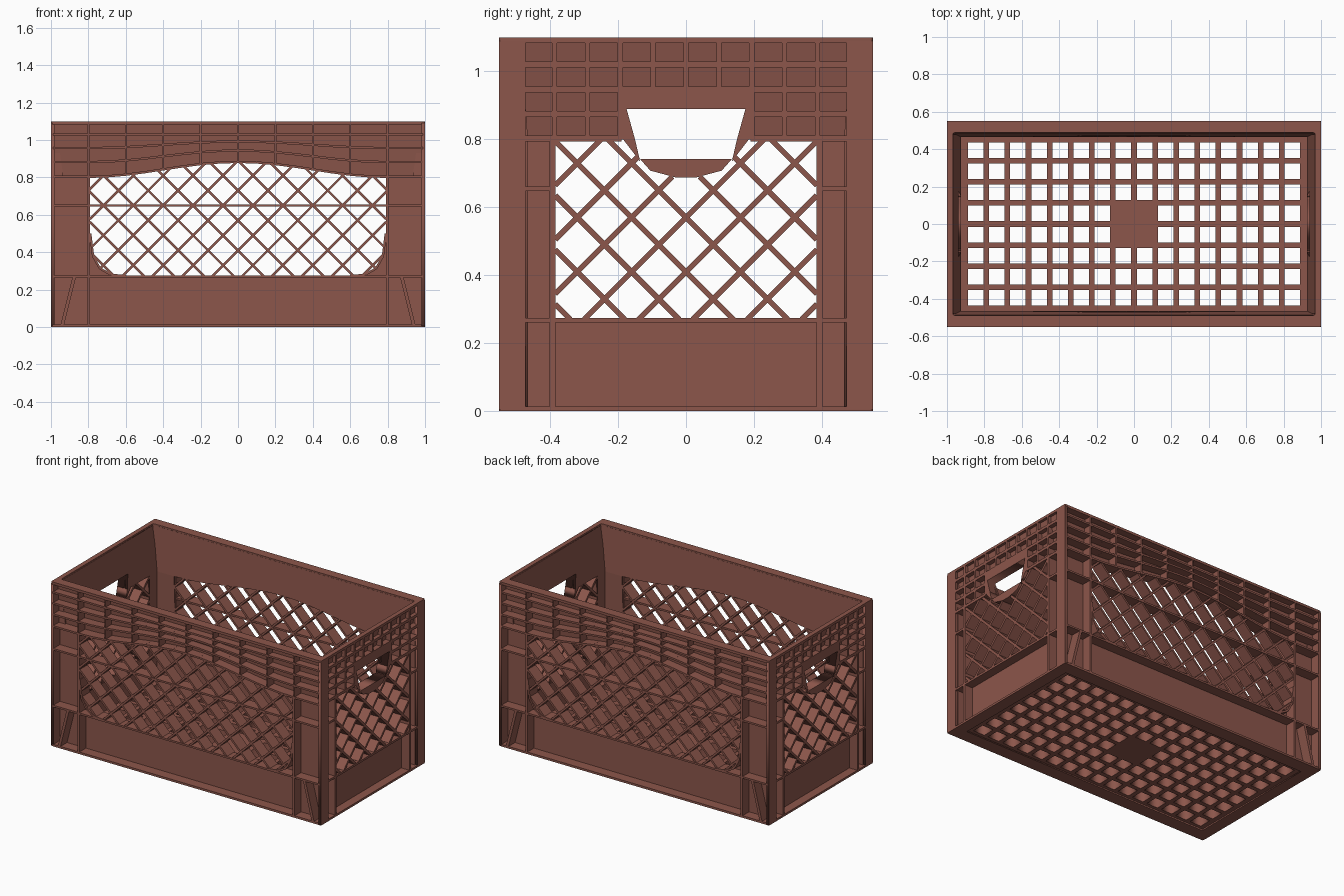
import bpy, bmesh, math
from mathutils import Vector, Matrix

if "Cube" in bpy.data.objects:
    bpy.data.objects.remove(bpy.data.objects["Cube"])

mat = bpy.data.materials.new("brick brown plastic")
mat.diffuse_color = (0.262, 0.093, 0.070, 1)
mat.use_nodes = True
mat.node_tree.nodes["Principled BSDF"].inputs["Base Color"].default_value = mat.diffuse_color

# Wall frames: (across, up, outward) -> world
front = lambda u, v, d: Vector((u, -d, v))
end = lambda u, v, d: Vector((d, u, v))
flat = lambda u, v, d: Vector((u, v, d))

# Inner faces of the walls, and how far they lean out between z 0.8 and the rim
D0, D1, DF = 0.465, 0.55, 0.022
E0, E1, EF = 0.925, 1.0, 0.042
DR, ER = D0 + 0.008, E0 + 0.008     # ribs start inside the wall sheet


def lean(z, f):
    return f * max(0, (z - 0.8) / 0.29)


def finish(name, bm, both=False):
    bmesh.ops.remove_doubles(bm, verts=bm.verts, dist=1e-5)
    bmesh.ops.recalc_face_normals(bm, faces=bm.faces)
    me = bpy.data.meshes.new(name)
    bm.to_mesh(me)
    bm.free()
    me.materials.append(mat)
    ob = bpy.data.objects.new(name, me)
    bpy.context.collection.objects.link(ob)
    if both:  # the opposite wall is the same part turned half round
        other = bpy.data.objects.new(name + "_opposite", me)
        other.matrix_world = Matrix.Rotation(math.pi, 4, 'Z')
        bpy.context.collection.objects.link(other)
    return ob


def plate(name, loops, d0, d1, place, both=False, f=0):
    """Flat plate with holes, from closed outlines."""
    cu = bpy.data.curves.new(name + "_outline", 'CURVE')
    cu.dimensions = '2D'
    cu.fill_mode = 'BOTH'
    cu.extrude = (d1 - d0) / 2
    for loop in loops:
        sp = cu.splines.new('POLY')
        sp.points.add(len(loop) - 1)
        for p, (u, v) in zip(sp.points, loop):
            p.co = (u, v, 0, 1)
        sp.use_cyclic_u = True
    tmp = bpy.data.objects.new(name + "_outline", cu)
    bpy.context.collection.objects.link(tmp)
    dg = bpy.context.evaluated_depsgraph_get()
    me = bpy.data.meshes.new_from_object(tmp.evaluated_get(dg))
    bm = bmesh.new()
    bm.from_mesh(me)
    bpy.data.objects.remove(tmp)
    bpy.data.meshes.remove(me)
    if f:
        bmesh.ops.bisect_plane(bm, geom=bm.verts[:] + bm.edges[:] + bm.faces[:],
                               plane_co=(0, 0.8, 0), plane_no=(0, 1, 0))
    for v in bm.verts:
        u, z, d = v.co
        v.co = place(u, z, d + (d0 + d1) / 2 + lean(z, f))
    return finish(name, bm, both)


def rib(bm, a, b, t, d0, d1, place):
    """Straight rib of thickness t from a to b, standing off the wall."""
    f = DF if place is front else EF
    a, b = Vector(a), Vector(b)
    n = (b - a).normalized()
    n = Vector((-n.y, n.x)) * t / 2
    quad = [a - n, b - n, b + n, a + n]
    lo = [bm.verts.new(place(p.x, p.y, d0 + lean(p.y, f))) for p in quad]
    hi = [bm.verts.new(place(p.x, p.y, d1)) for p in quad]
    bm.faces.new(lo)
    bm.faces.new(hi)
    for i in range(4):
        j = (i + 1) % 4
        bm.faces.new((lo[i], lo[j], hi[j], hi[i]))


def lattice(name, outline, pitch, zc, t, d0, d1, place):
    """Diagonal bars clipped to an outline."""
    bm = bmesh.new()
    pts = [Vector(p) for p in outline]
    for s in (1, -1):
        for k in range(-14, 15):
            c = zc + k * pitch + 1e-4   # bar line: v = s*u + c
            hits = []
            for p, q in zip(pts, pts[1:] + pts[:1]):
                fp, fq = p.y - s * p.x - c, q.y - s * q.x - c
                if (fp > 0) != (fq > 0):
                    hits.append(p.lerp(q, fp / (fp - fq)))
            hits.sort(key=lambda h: h.x)
            for a, b in zip(hits[::2], hits[1::2]):
                if (b - a).length > 0.03:
                    rib(bm, a, b, t, d0, d1, place)
    return finish(name, bm, True)


def box(u, v0, v1):
    return [(-u, v0), (u, v0), (u, v1), (-u, v1)]


def rounded(hx, hy, r):
    return [(sx * (hx - r) + r * math.cos(a), sy * (hy - r) + r * math.sin(a))
            for sx, sy, q in ((1, 1, 0), (-1, 1, 1), (-1, -1, 2), (1, -1, 3))
            for a in [math.pi / 2 * (q + i / 4) for i in range(5)]]


# ---- Long walls (front and back) ----
def bump(x):
    return 0.5 + 0.5 * math.cos(math.pi * min(abs(x) / 0.8, 1))


xs = [-0.8 + 0.1 * i for i in range(17)]
corner = [(0.79, 0.50), (0.775, 0.38), (0.74, 0.315), (0.68, 0.28), (0.60, 0.272)]
opening = ([(x, 0.8 + 0.08 * bump(x)) for x in xs] + corner
           + [(-x, z) for x, z in reversed(corner)])
plate("long_wall", [box(0.985, 0.005, 1.09), opening], D0, D0 + 0.016, front, True, DF)
lattice("long_wall_lattice", opening, 0.16, 0.57, 0.013, D0, D1 - 0.004, front)

bm = bmesh.new()
for z, rise in ((1.03, 0), (0.957, 0.035), (0.882, 0.062), (0.803, 0.08)):
    # bowed ribs of the upper band
    pts = [(-0.99, z)] + [(x, z + rise * bump(x)) for x in xs] + [(0.99, z)]
    for a, b in zip(pts, pts[1:]):
        rib(bm, a, b, 0.012, DR, D1, front)
for i in range(-4, 5):
    x = i * 0.2
    rib(bm, (x, 1.09), (x, 0.8 + 0.08 * bump(x)), 0.01, DR, D1, front)
for s in (-1, 1):       # upright ribs, slanted braces, opening corners
    rib(bm, (s * 0.797, 0.01), (s * 0.797, 0.80), 0.014, DR, D1, front)
    rib(bm, (s * 0.94, 0.01), (s * 0.875, 0.27), 0.018, DR, D1, front)
    for a, b in zip(corner, corner[1:]):
        rib(bm, (s * a[0], a[1]), (s * b[0], b[1]), 0.012, D0, D1, front)
for z in (0.27, 0.65):  # full-length ledges
    rib(bm, (-0.99, z), (0.99, z), 0.012, DR, D1, front)
finish("long_wall_ribs", bm, True)

# ---- End walls with hand holes ----
hole = [(0.15, 0.8), (0.175, 0.89), (-0.175, 0.89), (-0.15, 0.8)]
lip = [(0.135, 0.742), (0.105, 0.708), (0.03, 0.688),
       (-0.03, 0.688), (-0.105, 0.708), (-0.135, 0.742)]
plate("end_wall", [box(0.478, 0.005, 1.09),
                   [(-0.385, 0.27), (0.385, 0.27), (0.385, 0.8)] + hole + [(-0.385, 0.8)]],
      E0, E0 + 0.016, end, True, EF)
lattice("end_wall_lattice",
        [(-0.385, 0.27), (0.385, 0.27), (0.385, 0.8), (0.185, 0.8)] + lip
        + [(-0.185, 0.8), (-0.385, 0.8)], 0.16, 0.57, 0.016, E0, E1 - 0.004, end)
plate("hand_hole_surround", [[(-0.2, 0.955), (0.2, 0.955), (0.2, 0.8)] + hole + [(-0.2, 0.8)]],
      E0 + 0.025, E1, end, True)
plate("hand_hole_lip", [lip], E0, E1, end, True)
for s in (-1, 1):
    plate("hand_hole_cheek", [[(s * 0.15, 0.8), (s * 0.185, 0.8), (s * 0.135, 0.735)]],
          E0, E1, end, True)

bm = bmesh.new()
pitch = 0.0967
for i in range(11):     # waffle uprights
    y = (i - 5) * pitch
    rib(bm, (y, 1.09), (y, 0.8 if abs(y) > 0.18 else 0.95), 0.015, ER, E1, end)
for z in (1.02, 0.947, 0.875, 0.803):
    if z > 0.9:
        rib(bm, (-0.48, z), (0.48, z), 0.018, ER, E1, end)
    else:
        for s in (-1, 1):
            rib(bm, (s * 0.48, z), (s * 0.19, z), 0.018, ER, E1, end)
for s in (-1, 1):
    rib(bm, (s * 0.3925, 0.01), (s * 0.3925, 0.8), 0.018, ER, E1, end)
    rib(bm, (s * 0.385, 0.655), (s * 0.475, 0.655), 0.014, ER, E1, end)
rib(bm, (-0.475, 0.268), (0.475, 0.268), 0.014, ER, E1, end)
finish("end_wall_ribs", bm, True)

# ---- Corner posts, rim, bottom lip ----
for s in (-1, 1):
    y0, y1 = sorted((s * 0.472, s * 0.55))
    plate("corner_post", [[(y0, 0.005), (y1, 0.005), (y1, 1.09), (y0, 1.09)]],
          0.982, 1.0, end, True)
plate("top_rim", [rounded(1, 0.55, 0.008), rounded(0.969, 0.488, 0.01)], 1.083, 1.1, flat)
plate("bottom_lip", [rounded(1, 0.55, 0.008), box(0.92, -0.46, 0.46)], 0, 0.014, flat)

# ---- Floor grid with a solid centre square ----
p, h = 0.1128, 0.0415
holes = []
for i in range(16):
    for j in range(8):
        if i in (7, 8) and j in (3, 4):
            continue
        x, y = (i - 7.5) * p, (j - 3.5) * p
        holes.append([(x - h, y - h), (x + h, y - h), (x + h, y + h), (x - h, y + h)])
plate("floor_grid", [box(0.93, -0.47, 0.47)] + holes, 0.008, 0.075, flat)
